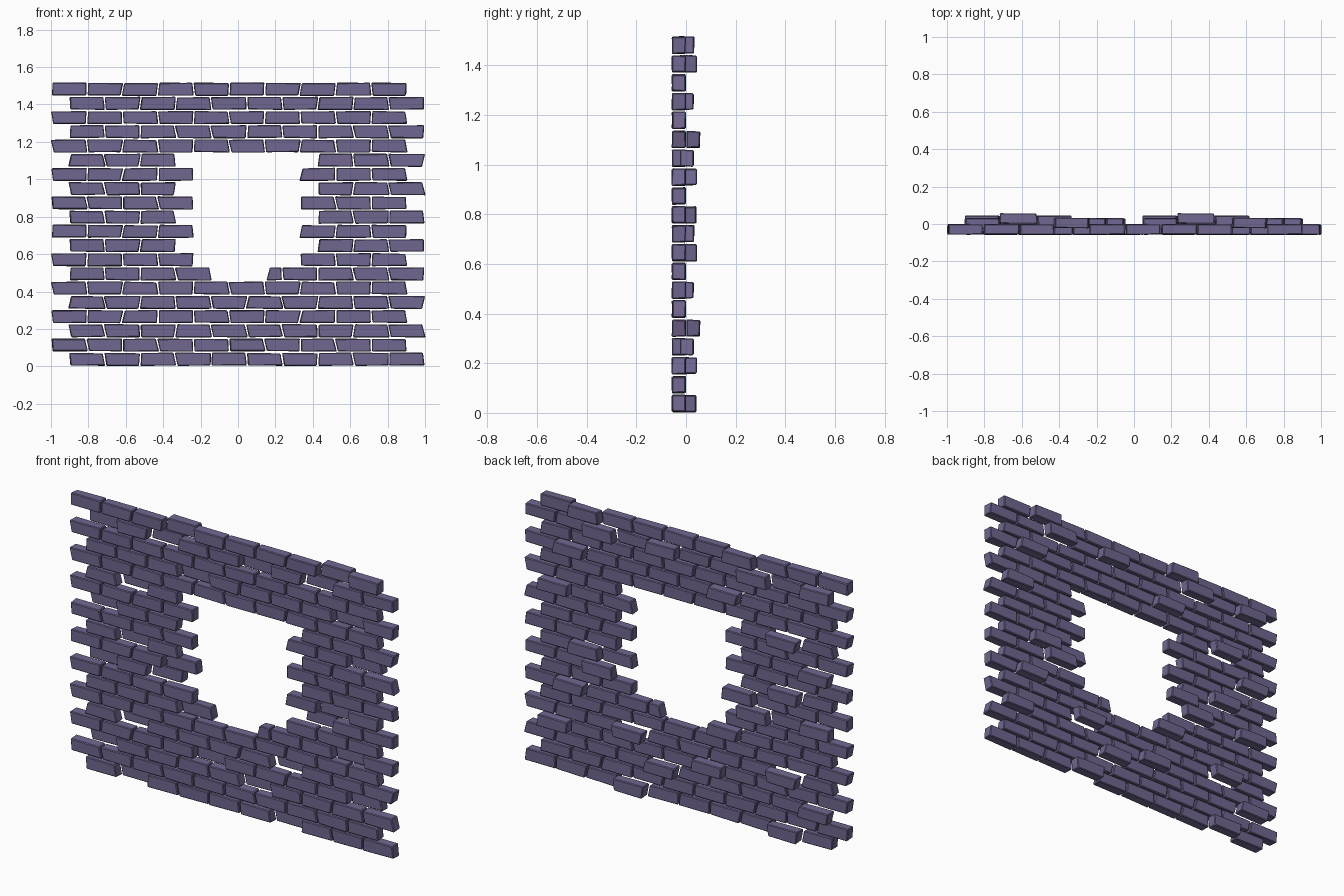
import bpy, bmesh, random
from mathutils import Vector

if "Cube" in bpy.data.objects:
    bpy.data.objects.remove(bpy.data.objects["Cube"])

random.seed(7)
L, H, D = 0.19, 0.076, 0.058        # brick pitch, course height, depth
ROWS, COLS = 20, 10
MOD_R, MOD_C = 10, 5                # the bond repeats every 10 courses and 5 bricks

mat = bpy.data.materials.new("purple_stone")
mat.diffuse_color = (0.165, 0.135, 0.28, 1)
mat.use_nodes = True
mat.node_tree.nodes["Principled BSDF"].inputs["Base Color"].default_value = mat.diffuse_color

# bricks pushed out of the back face: (course, brick) -> distance
PUSH = {(0, 1): 0.042, (2, 0): 0.045, (3, 4): 0.032, (4, 1): 0.058,
        (6, 3): 0.033, (8, 0): 0.032, (8, 2): 0.045, (9, 3): 0.035}

# lean of each upright joint, shared by the two neighbours
LEAN = {(r, c): random.uniform(-0.009, 0.009)
        for r in range(MOD_R) for c in range(MOD_C)}


def brick_mesh(name, length, lean_l, lean_r):
    """Rough-cut block with leaning ends, uneven corners and chipped edges."""
    bm = bmesh.new()
    bmesh.ops.create_cube(bm, size=1)
    j = random.uniform
    for v in bm.verts:
        sx, sy, sz = (1 if c > 0 else -1 for c in v.co)
        lean = lean_r if sx > 0 else lean_l
        x = (length - 0.002 if sx > 0 else 0.002) + sz * lean
        y = -D / 2 + sy * D / 2
        z = H / 2 + sz * (H / 2 - 0.002)
        v.co = Vector((x - sx * j(0, 0.004), y - sy * j(0, 0.003), z - sz * j(0, 0.005)))
    bmesh.ops.bevel(bm, geom=bm.edges[:], offset=0.004, segments=1,
                    profile=0.5, affect='EDGES')
    bmesh.ops.recalc_face_normals(bm, faces=bm.faces[:])
    me = bpy.data.meshes.new(name)
    bm.to_mesh(me)
    bm.free()
    me.materials.append(mat)
    return me


def place(name, mesh, x, y, z):
    ob = bpy.data.objects.new(name, mesh)
    ob.location = (x, y, z)
    bpy.context.collection.objects.link(ob)


def row_start(r):
    return -0.997 if r % 2 else -0.903


def in_opening(r, c):
    """Window hole in the middle of the wall."""
    if r == 6:
        return c in (4, 5)
    if 7 <= r <= 14:
        return 4 <= c <= 6 if r % 2 else 3 <= c <= 6
    return False


# one mesh per brick of the repeating module
module = {(r, c): brick_mesh(f"brick_{r}_{c}", L, LEAN[r, c], LEAN[r, (c + 1) % MOD_C])
          for r in range(MOD_R) for c in range(MOD_C)}

# lay the courses around the opening
for r in range(ROWS):
    for c in range(COLS):
        if in_opening(r, c):
            continue
        key = (r % MOD_R, c % MOD_C)
        place(f"brick_course{r}_{c}", module[key],
              row_start(r) + c * L, PUSH.get(key, 0.0), r * H)

# broken half brick in the lower right corner of the opening
stub_x = 0.157
stub_len = row_start(6) + 6 * L - stub_x
place("broken_brick", brick_mesh("broken_brick", stub_len, 0.008, LEAN[6, 1]),
      stub_x, 0.0, 6 * H)
